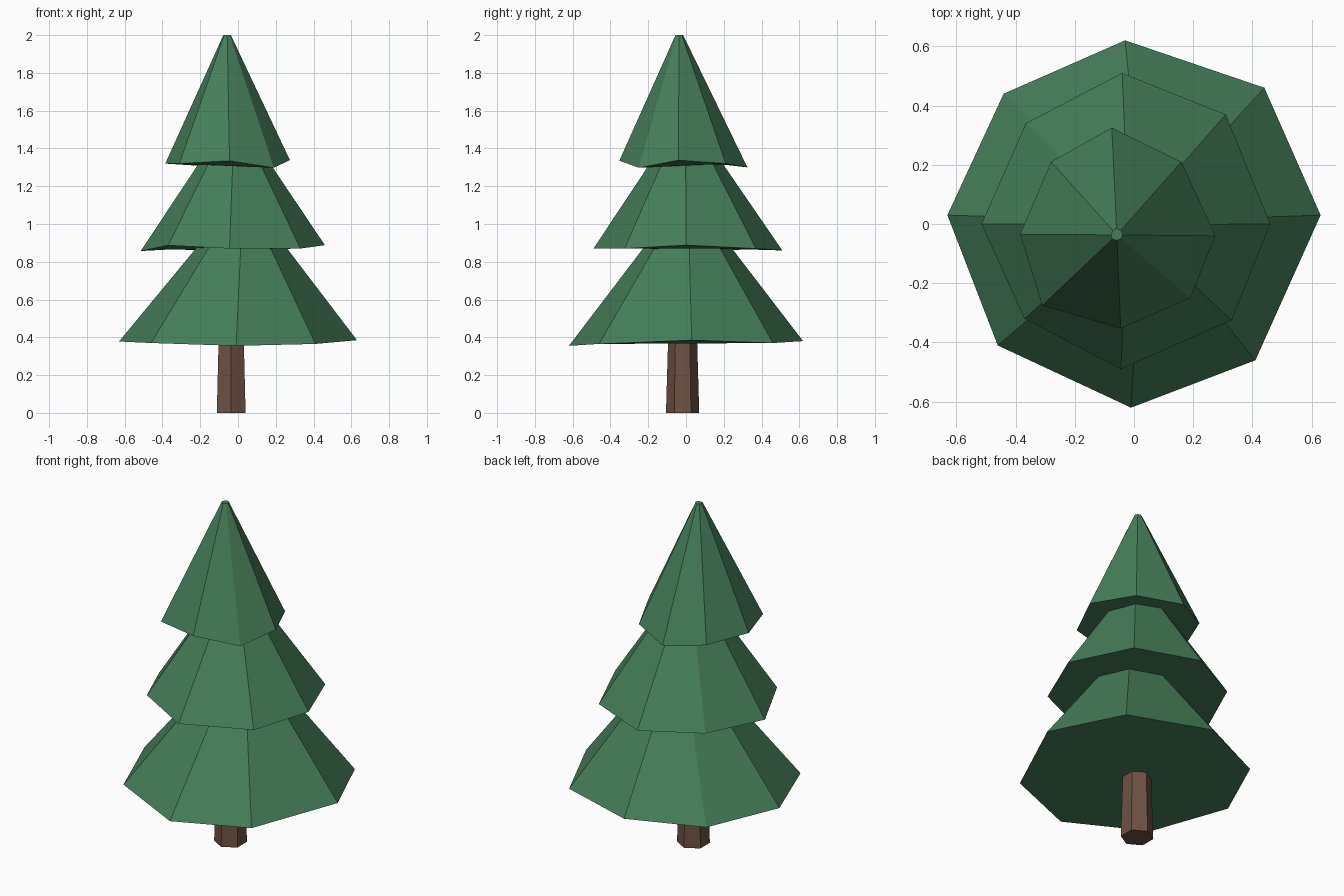
import bpy
import bmesh
from math import sin, cos, tau

cube = bpy.data.objects.get("Cube")
if cube:
    bpy.data.objects.remove(cube, do_unlink=True)


def make_material(name, colour):
    mat = bpy.data.materials.new(name)
    mat.use_nodes = True
    mat.diffuse_color = (*colour, 1)
    shader = next(n for n in mat.node_tree.nodes if n.type == "BSDF_PRINCIPLED")
    shader.inputs["Base Color"].default_value = (*colour, 1)
    return mat


def make_loft(name, lower_ring, upper_ring, material):
    """Flat-shaded closed solid between two rings with equal point counts."""
    bm = bmesh.new()
    lower = [bm.verts.new(p) for p in lower_ring]
    upper = [bm.verts.new(p) for p in upper_ring]
    count = len(lower)
    for i in range(count):
        j = (i + 1) % count
        bm.faces.new((lower[i], lower[j], upper[j], upper[i]))
    bm.faces.new(lower)
    bm.faces.new(upper)
    bmesh.ops.recalc_face_normals(bm, faces=bm.faces)
    mesh = bpy.data.meshes.new(name)
    bm.to_mesh(mesh)
    bm.free()
    mesh.materials.append(material)
    obj = bpy.data.objects.new(name, mesh)
    bpy.context.collection.objects.link(obj)
    return obj


def make_tier(name, rim, centre, scale, top):
    """Branch tier: an uneven rim drawn in towards a small top ring."""
    mid_x = sum(p[0] for p in rim) / len(rim)
    mid_y = sum(p[1] for p in rim) / len(rim)
    crown = [(centre[0] + (x - mid_x) * scale,
              centre[1] + (y - mid_y) * scale, top) for x, y, z in rim]
    return make_loft(name, rim, crown, green)


def hexagon(radius, height):
    return [(-0.036 + radius * sin(i * tau / 6),
             -0.018 + radius * cos(i * tau / 6), height) for i in range(6)]


green = make_material("pine green", (0.06, 0.21, 0.1))
brown = make_material("bark brown", (0.155, 0.083, 0.056))

# Tapered six-sided trunk
make_loft("trunk", hexagon(0.088, 0), hexagon(0.075, 0.45), brown)

# Three hand-cut eight-sided tiers, rims run clockwise from the back
make_tier("lower_branches", [
    (-0.03, 0.62, 0.38), (0.44, 0.46, 0.37), (0.63, 0.03, 0.385),
    (0.41, -0.46, 0.365), (-0.01, -0.62, 0.355), (-0.46, -0.41, 0.37),
    (-0.63, 0.03, 0.378), (-0.44, 0.44, 0.37)], (0.02, 0.01), 0.22, 1.0)

make_tier("middle_branches", [
    (-0.04, 0.51, 0.86), (0.31, 0.37, 0.87), (0.46, 0, 0.888),
    (0.33, -0.325, 0.87), (-0.045, -0.49, 0.87), (-0.37, -0.32, 0.887),
    (-0.515, 0, 0.857), (-0.365, 0.34, 0.865)], (-0.02, 0), 0.21, 1.45)

make_tier("top_branches", [
    (-0.075, 0.325, 1.3), (0.16, 0.21, 1.32), (0.275, -0.04, 1.338),
    (0.19, -0.25, 1.298), (-0.045, -0.353, 1.335), (-0.31, -0.275, 1.32),
    (-0.385, -0.035, 1.32), (-0.28, 0.21, 1.313)], (-0.058, -0.036), 0.06, 2.0)
